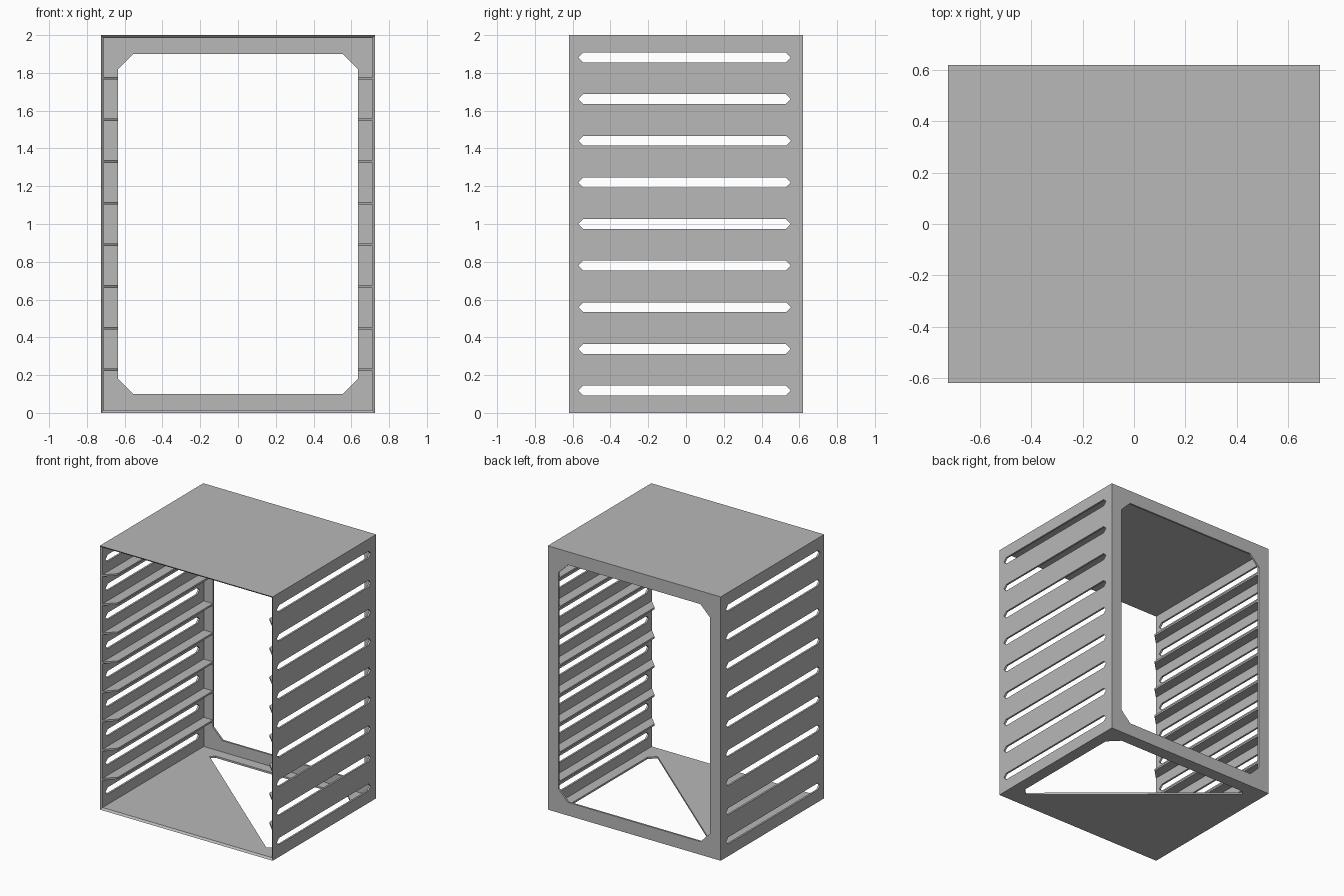
import bpy, bmesh
from mathutils import Vector

cube = bpy.data.objects.get("Cube")
if cube:
    bpy.data.objects.remove(cube, do_unlink=True)

HX, HY, H, T = 0.725, 0.62, 2.0, 0.014   # half width, half depth, height, sheet thickness
WIN, CH = 0.09, 0.08                     # window margin and corner cut
PITCH = 0.2205                           # spacing of slots and rails

grey = bpy.data.materials.new("plain grey")
grey.use_nodes = True
COLOUR = (0.48, 0.48, 0.48, 1)
grey.diffuse_color = COLOUR
grey.node_tree.nodes["Principled BSDF"].inputs["Base Color"].default_value = COLOUR


def rect(a, b, c, d):
    return [(a, c), (b, c), (b, d), (a, d)]


def sheet(name, loops, place, inward, mitre=True):
    """Fill flat outlines (first outer, rest holes), thicken, mitre the inner edges."""
    bm = bmesh.new()
    edges = []
    for loop in loops:
        vs = [bm.verts.new(place(u, v)) for u, v in loop]
        edges += [bm.edges.new((vs[i - 1], vs[i])) for i in range(len(vs))]
    bmesh.ops.triangle_fill(bm, edges=edges, use_beauty=True)
    ext = bmesh.ops.extrude_face_region(bm, geom=bm.faces[:])
    for v in ext["geom"]:
        if isinstance(v, bmesh.types.BMVert):
            v.co += Vector(inward) * T
            if mitre:
                v.co.x = max(T - HX, min(HX - T, v.co.x))
                v.co.y = max(T - HY, min(HY - T, v.co.y))
                v.co.z = max(T, min(H - T, v.co.z))
    bmesh.ops.recalc_face_normals(bm, faces=bm.faces[:])
    mesh = bpy.data.meshes.new(name)
    bm.to_mesh(mesh)
    bm.free()
    mesh.materials.append(grey)
    obj = bpy.data.objects.new(name, mesh)
    bpy.context.collection.objects.link(obj)
    return obj


# Top and floor; the floor has a cut-corner opening over its rear right half
plan = rect(-HX, HX, -HY, HY)
wx, wy = HX - WIN, HY - WIN - 0.005
mid = 0.03
opening = [(CH + mid - wx - CH, wy), (wx - CH, wy), (wx, wy - CH), (wx, CH - wy),
           (wx - CH + mid, mid - wy), (CH - mid - wx, wy - mid)]
opening[0] = (CH - wx, wy)
sheet("top_panel", [plan], lambda u, v: (u, v, H), (0, 0, -1))
sheet("floor_panel", [plan, opening], lambda u, v: (u, v, 0), (0, 0, 1))

# Back panel with a large cut-corner window
lo, hi = 0.1, H - 0.1
window = [(CH - wx, lo), (wx - CH, lo), (wx, lo + CH), (wx, hi - CH),
          (wx - CH, hi), (CH - wx, hi), (-wx, hi - CH), (-wx, lo + CH)]
sheet("back_panel", [rect(-HX, HX, 0, H), window], lambda u, v: (u, HY, v), (0, -1, 0))

# Side panels with nine pointed vent slots, and eight rails each
r, y0, y1 = 0.026, -0.57, 0.555
slots = []
for k in range(-4, 5):
    z = H / 2 + k * PITCH
    slots.append([(y0, z), (y0 + r, z - r), (y1 - r, z - r),
                  (y1, z), (y1 - r, z + r), (y0 + r, z + r)])

for side, s in (("left", 1), ("right", -1)):
    sheet(side + "_side_panel", [rect(-HY, HY, 0, H)] + slots,
          lambda u, v: (s * HX, u, v), (-s, 0, 0))
    xi = HX - T
    rail = [(xi, T - HY), (xi, HY - T), (wx, HY - T), (wx, T - HY + xi - wx)]
    for k in range(8):
        z = H / 2 + (k - 3.5) * PITCH - T / 2
        sheet(f"{side}_rail_{k + 1}", [rail], lambda u, v: (s * u, v, z), (0, 0, 1), False)
